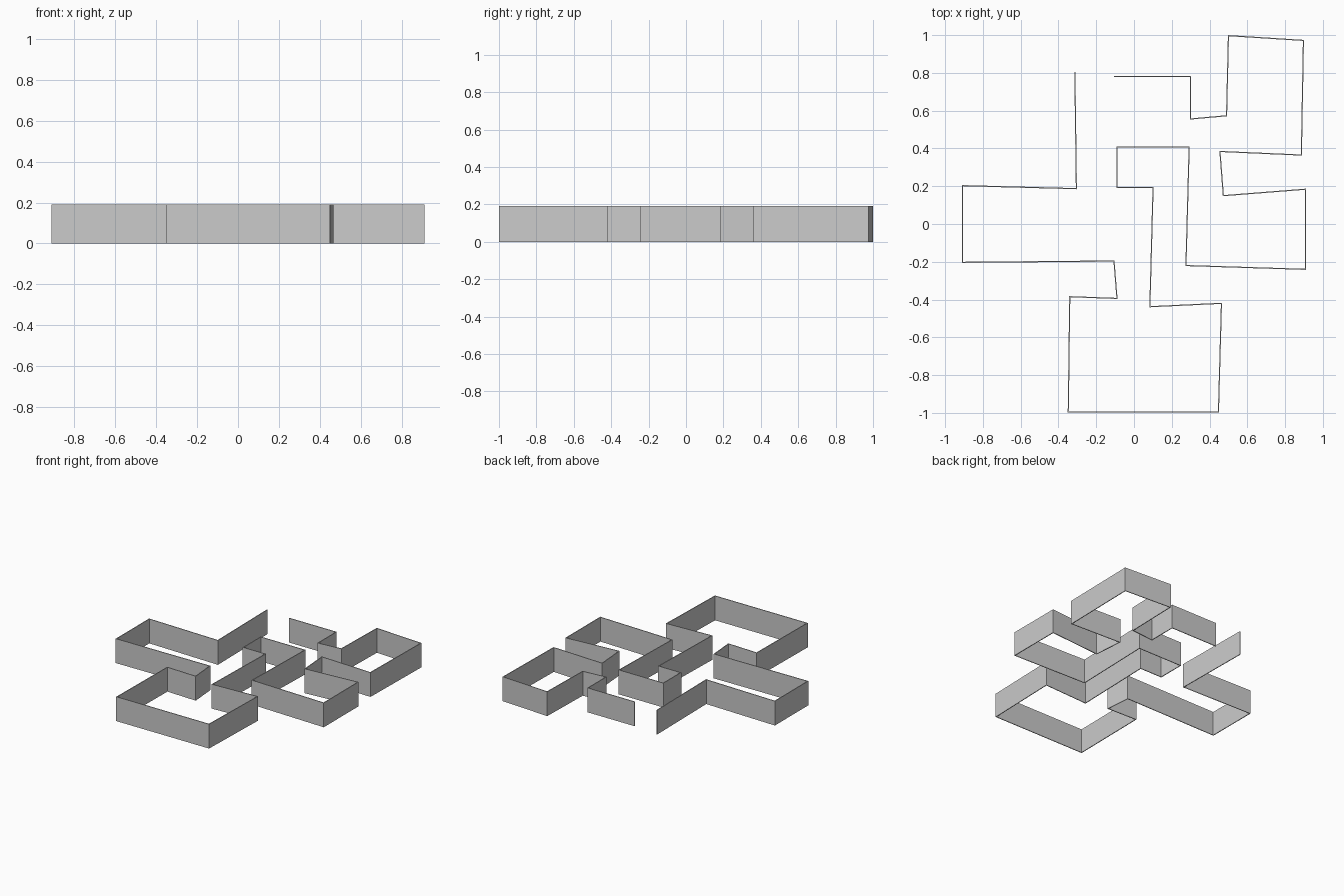
import bpy
import bmesh

HEIGHT = 0.19
THICKNESS = 0.006

# Centre line of the winding wall, seen from above
PATH = [
    (-0.313, 0.805), (-0.305, 0.187), (-0.908, 0.203), (-0.908, -0.203),
    (-0.106, -0.196), (-0.09, -0.394), (-0.34, -0.385), (-0.348, -0.996),
    (0.447, -0.996), (0.463, -0.42), (0.084, -0.438), (0.101, 0.194),
    (-0.09, 0.194), (-0.09, 0.408), (0.292, 0.408), (0.275, -0.22),
    (0.907, -0.24), (0.907, 0.184), (0.473, 0.15), (0.455, 0.384),
    (0.886, 0.365), (0.897, 0.972), (0.50, 0.997), (0.49, 0.573),
    (0.30, 0.556), (0.30, 0.781), (-0.106, 0.781),
]

# Upright ribbon following the path
bm = bmesh.new()
columns = [(bm.verts.new((x, y, 0)), bm.verts.new((x, y, HEIGHT))) for x, y in PATH]
for (a, b), (c, d) in zip(columns, columns[1:]):
    bm.faces.new((a, c, d, b))
mesh = bpy.data.meshes.new("winding_wall")
bm.to_mesh(mesh)
bm.free()
wall = bpy.data.objects.new("winding_wall", mesh)
bpy.context.collection.objects.link(wall)

# Thin, even wall thickness with mitred corners
solid = wall.modifiers.new("thickness", 'SOLIDIFY')
solid.thickness = THICKNESS
solid.offset = 0
solid.use_even_offset = True
